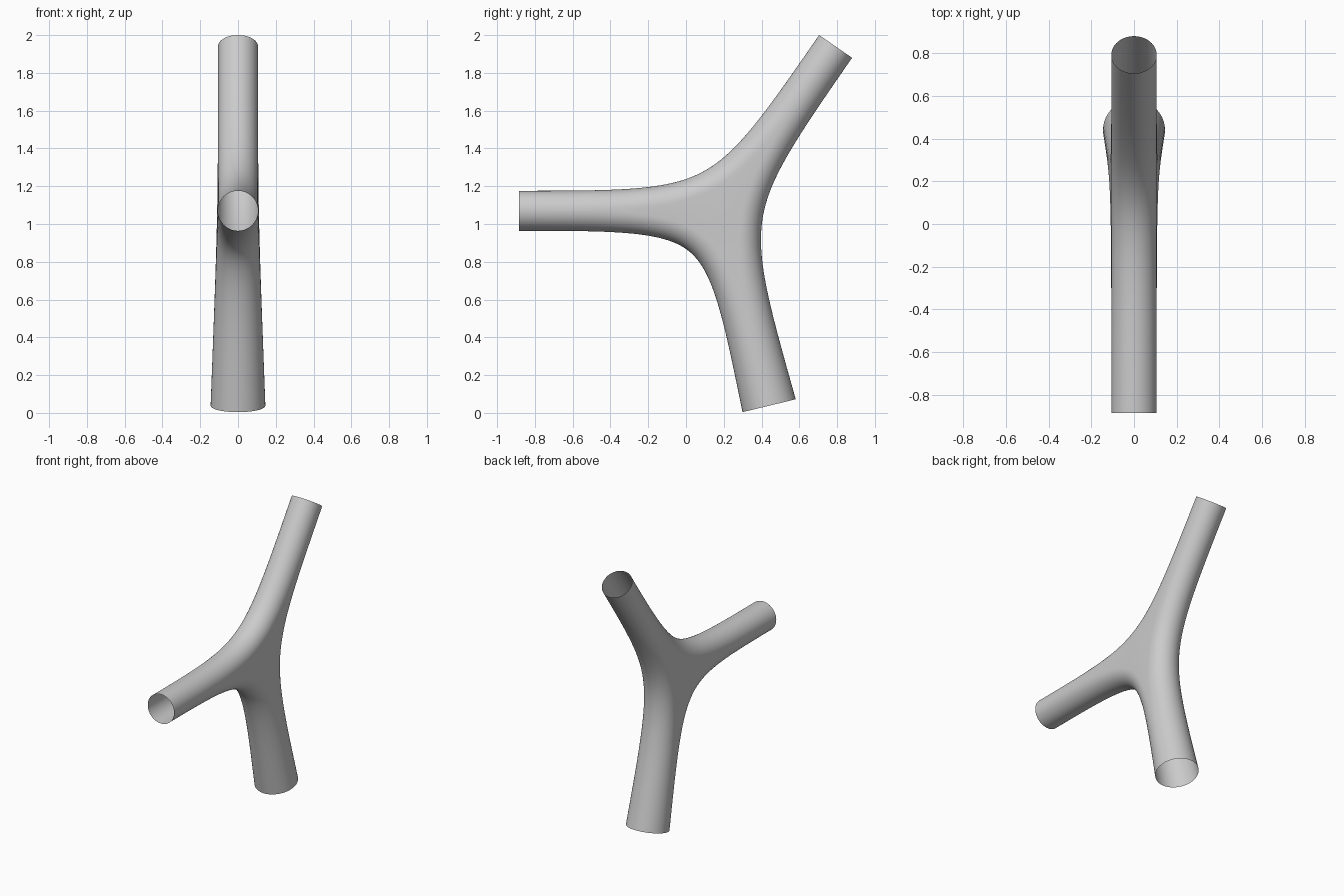
import bpy, bmesh, math
from mathutils import Vector

if "Cube" in bpy.data.objects:
    bpy.data.objects.remove(bpy.data.objects["Cube"], do_unlink=True)

# Leg ends (centre, radius) and the joint where the three axes meet
LEGS = [(Vector((0, -0.885, 1.07)), 0.106),   # front leg
        (Vector((0, 0.792, 1.94)), 0.106),    # upper leg
        (Vector((0, 0.44, 0.038)), 0.145)]    # lower leg
JOINT, JOINT_R = Vector((0, 0.19, 1.07)), 0.106
STEPS, ARC = 64, 24
X = Vector((1, 0, 0))


def blend(a, j, b, t):
    """Cubic curve from a to b with both handles at j."""
    return a * (1 - t) ** 3 + j * (3 * t * (1 - t)) + b * t ** 3


def section(i, k, n):
    """Centre, radius and outward direction of the bend from leg i to leg k."""
    (a, ra), (b, rb) = LEGS[i], LEGS[k]
    t = n / STEPS
    centre = blend(a, JOINT, b, t)
    tangent = (JOINT - a) * (1 - t) ** 2 + (b - JOINT) * t ** 2
    out = X.cross(tangent).normalized()
    if out.dot((a + b) / 2 - JOINT) < 0:
        out.negate()
    return centre, blend(ra, JOINT_R, rb, t), out


bm = bmesh.new()


def grid(rows):
    """Skin rows of points with quads."""
    vs = [[bm.verts.new(p) for p in row] for row in rows]
    for r, s in zip(vs, vs[1:]):
        for j in range(len(r) - 1):
            bm.faces.new((r[j], r[j + 1], s[j + 1], s[j]))


# Half-round bends joining each pair of legs
for i in range(3):
    rows = []
    for n in range(STEPS + 1):
        c, r, out = section(i, (i + 1) % 3, n)
        angles = [math.pi * j / ARC for j in range(ARC + 1)]
        rows.append([c + X * r * math.cos(a) + out * r * math.sin(a) for a in angles])
    grid(rows)

# Flat webs between the bends on both sides
for side in (-1, 1):
    for i in range(3):
        rows = []
        for n in range(STEPS // 2 + 1):
            pair = [section(i, k, n) for k in ((i + 1) % 3, (i + 2) % 3)]
            rows.append([c + X * side * r for c, r, _ in pair])
        grid(rows)
    mids = [section(i, (i + 1) % 3, STEPS // 2) for i in range(3)]
    bm.faces.new([bm.verts.new(c + X * side * r) for c, r, _ in mids])

bmesh.ops.remove_doubles(bm, verts=bm.verts, dist=0.0002)
bmesh.ops.recalc_face_normals(bm, faces=bm.faces)

mesh = bpy.data.meshes.new("branching_tube")
bm.to_mesh(mesh)
bm.free()
tube = bpy.data.objects.new("branching_tube", mesh)
bpy.context.collection.objects.link(tube)

# Plain grey finish
grey = bpy.data.materials.new("plain_grey")
grey.use_nodes = True
grey.diffuse_color = (0.6, 0.6, 0.6, 1)
grey.node_tree.nodes["Principled BSDF"].inputs["Base Color"].default_value = (0.6, 0.6, 0.6, 1)
mesh.materials.append(grey)

bpy.context.view_layer.objects.active = tube
tube.select_set(True)
bpy.ops.object.shade_smooth_by_angle(angle=math.radians(40))
